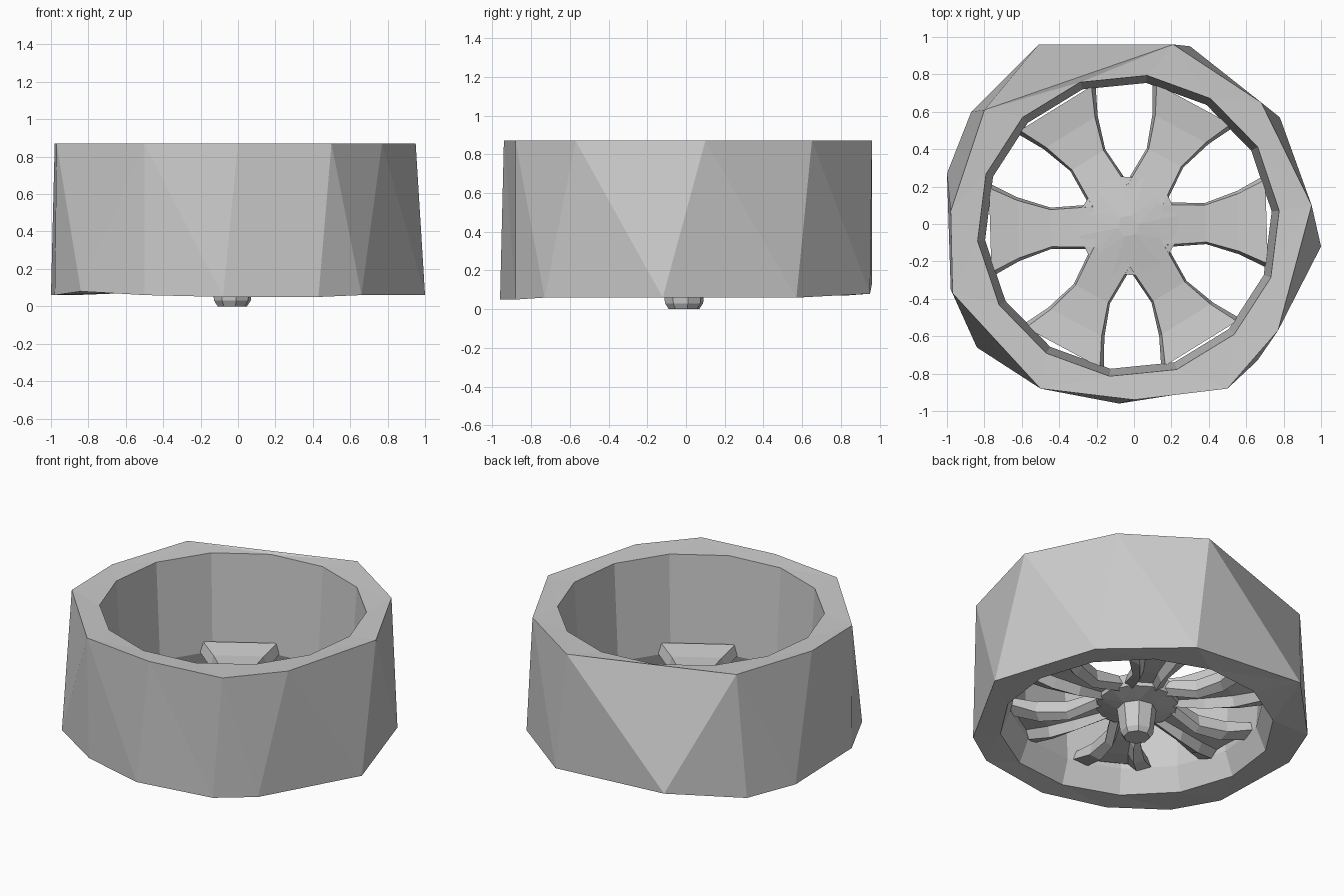
import bpy, bmesh, math
from mathutils import Vector

if "Cube" in bpy.data.objects:
    bpy.data.objects.remove(bpy.data.objects["Cube"])

CX, CY = -0.03, -0.01   # axle position
SPOKES = 6


def finish(bm, name):
    bmesh.ops.recalc_face_normals(bm, faces=bm.faces)
    mesh = bpy.data.meshes.new(name)
    bm.to_mesh(mesh)
    bm.free()
    obj = bpy.data.objects.new(name, mesh)
    bpy.context.collection.objects.link(obj)
    return obj


def loop(bm, pts, z):
    """Closed loop of points sorted by angle; a third value overrides the height."""
    pts = sorted(pts, key=lambda p: math.atan2(p[1], p[0]))
    return [bm.verts.new((p[0], p[1], p[2] if len(p) > 2 else z)) for p in pts]


def circle(n, r, turn=0.0):
    return [(CX + r * math.cos(turn + math.tau * i / n),
             CY + r * math.sin(turn + math.tau * i / n)) for i in range(n)]


def zip_loops(bm, a, b):
    """Join two loops of different point counts with triangles."""
    # start from the point of b nearest to the first point of a
    k = min(range(len(b)), key=lambda n: (b[n].co - a[0].co).xy.length)
    b = b[k:] + b[:k]
    i = j = 0
    while i < len(a) or j < len(b):
        va, vb = a[i % len(a)], b[j % len(b)]
        na, nb = a[(i + 1) % len(a)], b[(j + 1) % len(b)]
        step_a = j >= len(b) or (i < len(a) and
                                 (na.co - vb.co).length <= (nb.co - va.co).length)
        if step_a:
            bm.faces.new((va, na, vb))
            i += 1
        else:
            bm.faces.new((va, nb, vb))
            j += 1


# Tyre: coarse, uneven tread polygons top and bottom, with both sidewalls
top = [(-0.98, 0.07), (-0.97, -0.37), (-0.50, -0.88), (0.0, -0.94), (0.50, -0.88),
       (0.77, -0.57), (0.95, 0.10), (0.68, 0.65), (0.21, 0.96), (-0.80, 0.61)]
bottom = [(-1.0, 0.27), (-0.98, -0.35), (-0.84, -0.66, 0.08), (-0.50, -0.86),
          (-0.08, -0.96, 0.05), (0.43, -0.88, 0.05), (0.66, -0.73), (1.0, -0.12),
          (0.78, 0.57), (0.30, 0.95, 0.08), (-0.51, 0.96, 0.13), (-0.87, 0.60)]
bm = bmesh.new()
t, b = loop(bm, top, 0.87), loop(bm, bottom, 0.06)
ti = loop(bm, circle(14, 0.81, 0.1), 0.86)
bi = loop(bm, circle(14, 0.83, 0.1), 0.07)
zip_loops(bm, t, b)
zip_loops(bm, t, ti)
zip_loops(bm, b, bi)
finish(bm, "tyre")

# Rim barrel: open tube tapering down to the spokes, then flaring to the lip
bm = bmesh.new()
rings = [loop(bm, circle(14, r, 0.1), z)
         for r, z in [(0.81, 0.86), (0.77, 0.22), (0.83, 0.07)]]
for lower, upper in zip(rings, rings[1:]):
    zip_loops(bm, lower, upper)
finish(bm, "rim_barrel")

# Hub: shallow dome inside, narrow cap reaching the ground
bm = bmesh.new()
rings = [loop(bm, circle(n, r, 0.2), z)
         for n, r, z in [(6, 0.06, 0.32), (12, 0.27, 0.29), (12, 0.25, 0.22),
                         (8, 0.12, 0.19), (8, 0.10, 0.03), (8, 0.08, 0.0)]]
for lower, upper in zip(rings, rings[1:]):
    zip_loops(bm, lower, upper)
bm.faces.new(rings[0])
bm.faces.new(rings[-1])
finish(bm, "hub")

# Spokes: lofted arms that narrow past the hub and flare at the rim,
# each grooved underneath so two curved ribs show from below
# stations: radius, half width, top height, underside height
stations = [(0.20, 0.12, 0.30, 0.22), (0.42, 0.11, 0.27, 0.16),
            (0.60, 0.17, 0.27, 0.16), (0.76, 0.25, 0.29, 0.20)]
for k in range(SPOKES):
    ang = math.tau * k / SPOKES + 0.03
    d = Vector((math.cos(ang), math.sin(ang), 0))
    s = Vector((-d.y, d.x, 0))
    base = Vector((CX, CY, 0))
    bm = bmesh.new()
    sections = []
    for r, w, zt, zb in stations:
        half = [(w * 0.9, zt), (w, zb + 0.03), (w * 0.6, zb), (w * 0.4, zt - 0.05)]
        section = half + [(-u, z) for u, z in reversed(half)]
        reach = math.sqrt(r * r - 0.5 * w * w)
        sections.append([bm.verts.new(base + d * reach + s * u + Vector((0, 0, z)))
                         for u, z in section])
    for p, q in zip(sections, sections[1:]):
        for i in range(len(p)):
            j = (i + 1) % len(p)
            bm.faces.new((p[i], p[j], q[j], q[i]))
    bm.faces.new(sections[0])
    bm.faces.new(sections[-1])
    finish(bm, f"spoke_{k + 1}")
